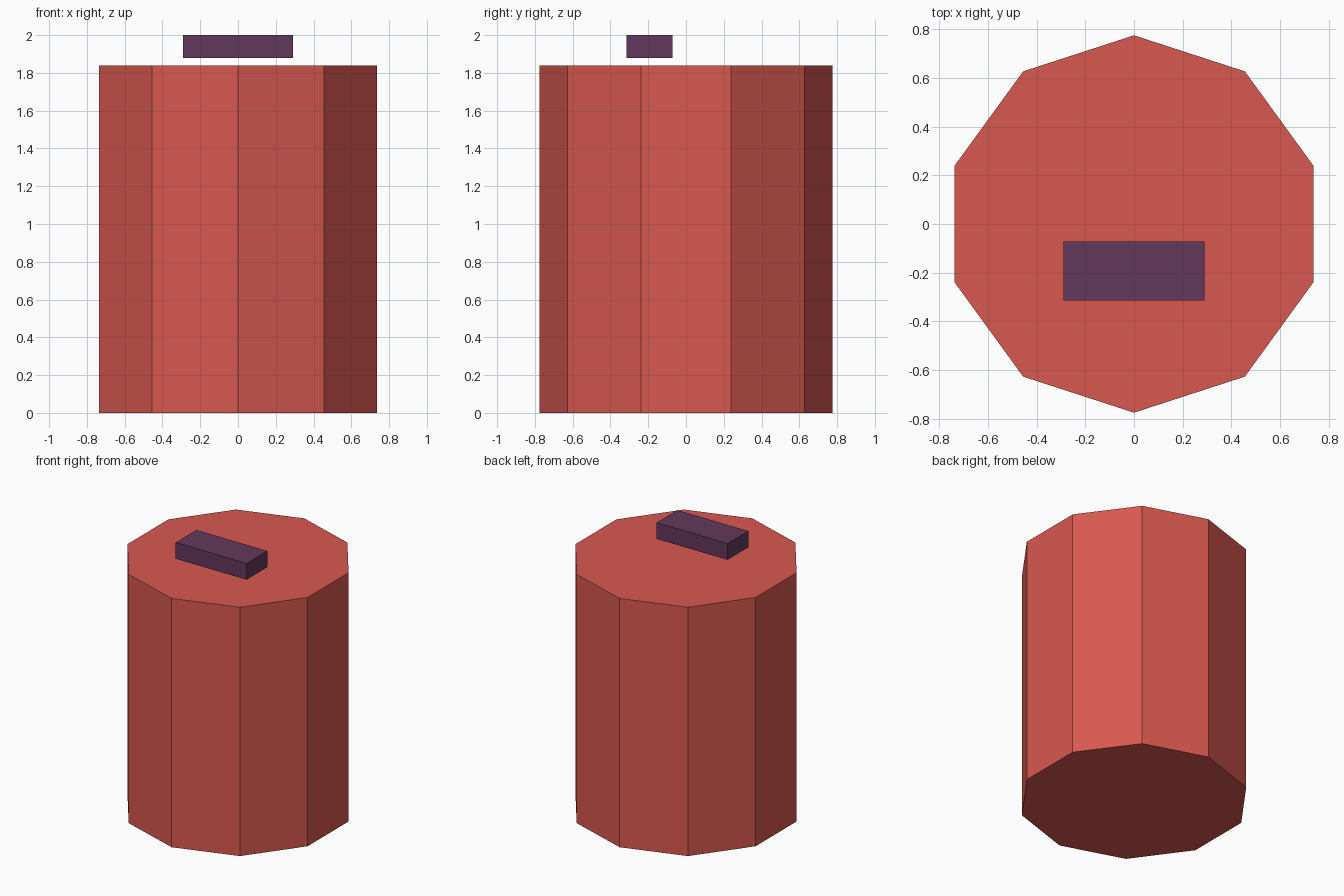
import bpy

if "Cube" in bpy.data.objects:
    bpy.data.objects.remove(bpy.data.objects["Cube"])


def paint(obj, name, color):
    mat = bpy.data.materials.new(name)
    mat.diffuse_color = (*color, 1)
    mat.use_nodes = True
    mat.node_tree.nodes["Principled BSDF"].inputs["Base Color"].default_value = mat.diffuse_color
    obj.data.materials.append(mat)


# Ten-sided body, with corners on the front and back
HEIGHT = 1.84
bpy.ops.mesh.primitive_cylinder_add(vertices=10, radius=0.775, depth=HEIGHT,
                                    location=(0, 0, HEIGHT / 2))
body = bpy.context.object
body.name = "body"
paint(body, "red", (0.68, 0.098, 0.08))

# Small bar hovering just above the top, set towards the front
bpy.ops.mesh.primitive_cube_add(size=1, location=(0, -0.1925, 1.94))
bar = bpy.context.object
bar.name = "top_bar"
bar.scale = (0.58, 0.243, 0.12)
bpy.ops.object.transform_apply(location=False, rotation=False, scale=True)
paint(bar, "purple", (0.12, 0.039, 0.106))
